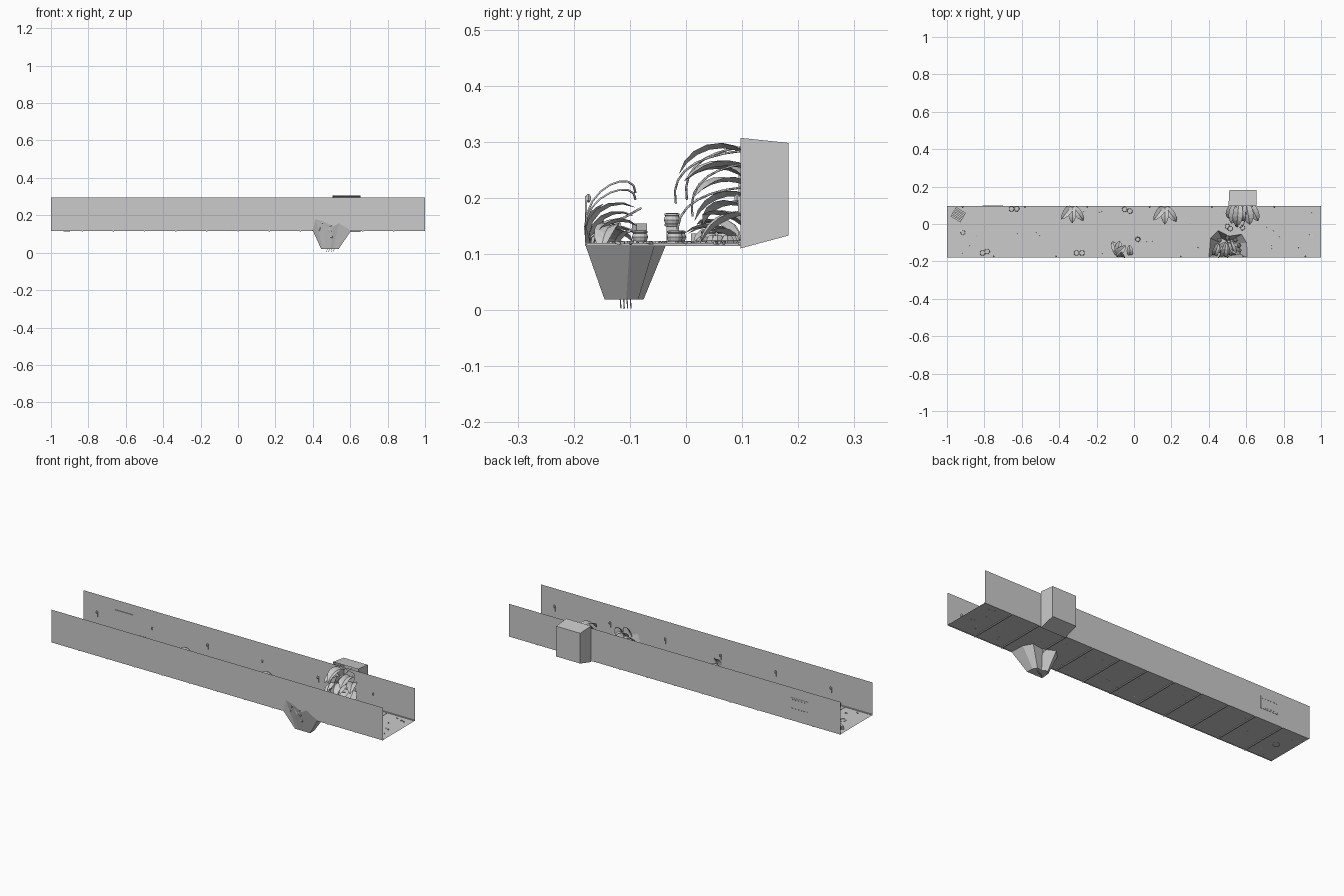
import bpy, bmesh, random
from math import sin, cos, pi, radians
from mathutils import Vector, Matrix

if "Cube" in bpy.data.objects:
    bpy.data.objects.remove(bpy.data.objects["Cube"])

random.seed(4)
FZ, TOP, YF, YB = 0.118, 0.295, -0.18, 0.097


def make(name, verts, faces, smooth=False):
    me = bpy.data.meshes.new(name)
    me.from_pydata([tuple(v) for v in verts], [], faces)
    bm = bmesh.new()
    bm.from_mesh(me)
    bmesh.ops.recalc_face_normals(bm, faces=bm.faces)
    bm.to_mesh(me)
    bm.free()
    ob = bpy.data.objects.new(name, me)
    bpy.context.collection.objects.link(ob)
    if smooth:
        for p in me.polygons:
            p.use_smooth = True
    return ob


def polygon(name, pts):
    return make(name, pts, [list(range(len(pts)))])


def box(name, loc, size, rz=0.0, ry=0.0):
    m = Matrix.Rotation(rz, 3, 'Z') @ Matrix.Rotation(ry, 3, 'Y')
    v = [Vector(loc) + m @ Vector((x * size[0] / 2, y * size[1] / 2, z * size[2] / 2))
         for x in (-1, 1) for y in (-1, 1) for z in (-1, 1)]
    return make(name, v, [(0, 1, 3, 2), (4, 6, 7, 5), (0, 4, 5, 1),
                          (2, 3, 7, 6), (0, 2, 6, 4), (1, 5, 7, 3)])


def lathe(name, loc, profile, n=12):
    v = [(loc[0] + r * cos(2 * pi * i / n), loc[1] + r * sin(2 * pi * i / n), loc[2] + z)
         for r, z in profile for i in range(n)]
    f = [(k * n + i, k * n + (i + 1) % n, (k + 1) * n + (i + 1) % n, (k + 1) * n + i)
         for k in range(len(profile) - 1) for i in range(n)]
    f += [list(range(n)), list(range((len(profile) - 1) * n, len(profile) * n))]
    return make(name, v, f)


def tube(name, pts, r=0.0016):
    cu = bpy.data.curves.new(name, 'CURVE')
    cu.dimensions = '3D'
    cu.bevel_depth = r
    cu.bevel_resolution = 0
    cu.use_fill_caps = True
    sp = cu.splines.new('POLY')
    sp.points.add(len(pts) - 1)
    for p, q in zip(sp.points, pts):
        p.co = (*q, 1)
    ob = bpy.data.objects.new(name, cu)
    bpy.context.collection.objects.link(ob)


def leaf(name, base, az, length, width, elev, curl, rows=6):
    """Pointed leaf blade that starts at an elevation angle and bends by curl."""
    az, elev, curl = radians(az), radians(elev), radians(curl)
    side = Vector((-sin(az), cos(az), 0))
    p, v = Vector(base), []
    for i in range(rows + 1):
        t = i / rows
        a = elev + curl * t
        d = Vector((cos(az) * cos(a), sin(az) * cos(a), sin(a)))
        up = side.cross(d)
        w = width / 2 * max(0.06, sin(pi * (0.12 + 0.88 * t)) ** 0.8 if t < 1 else 0)
        v += [p - side * w - up * w * 0.35, p.copy(), p + side * w - up * w * 0.35]
        p = p + d * length / rows
    for q in v:                      # keep blades inside the hall
        q.z = max(q.z, FZ + 0.002) if base[2] > FZ else q.z
    f = [(3 * i + j, 3 * i + j + 1, 3 * i + j + 4, 3 * i + j + 3)
         for i in range(rows) for j in (0, 1)]
    make(name, v, f)


# pit rim: front points climb the front wall, back points lie on the floor
rim_front = [(0.40, YF, FZ), (0.415, YF, 0.18), (0.455, YF, 0.168), (0.51, YF, 0.14),
             (0.54, YF, 0.158), (0.605, YF, FZ)]
rim_floor = [(0.602, -0.10, FZ), (0.575, -0.055, FZ), (0.51, -0.065, FZ),
             (0.45, -0.035, FZ), (0.41, -0.075, FZ)]

# hall shell
polygon("floor", [(-1, YF, FZ), rim_front[0]] + rim_floor[::-1]
        + [rim_front[-1], (1, YF, FZ), (1, YB, FZ), (-1, YB, FZ)])
polygon("front_wall", [(-1, YF, FZ)] + rim_front + [(1, YF, FZ), (1, YF, TOP), (-1, YF, TOP)])
hole = [(0.52, FZ), (0.512, 0.19), (0.53, 0.235), (0.522, 0.27), (0.58, 0.288),
        (0.635, 0.275), (0.628, 0.22), (0.648, 0.17), (0.638, FZ)]
polygon("back_wall", [(-1, YB, FZ)] + [(x, YB, z) for x, z in hole]
        + [(1, YB, FZ), (1, YB, TOP), (-1, YB, TOP)])

# pit below the floor
rim = rim_front + rim_floor
n = len(rim)
low = [(0.49 + (x - 0.50) * 0.45, -0.113 + (y + 0.113) * 0.48, 0.019) for x, y, z in rim]
make("pit", rim + low, [(i, (i + 1) % n, n + (i + 1) % n, n + i) for i in range(n)]
     + [list(range(n, 2 * n))])
for i in range(4):
    x, y = 0.475 + 0.012 * i, -0.12 + 0.006 * i
    tube("pit_root", [(x, y, 0.05), (x + 0.003, y + 0.003, 0.018),
                      (x + random.uniform(-.006, .006), y + 0.004, 0.003)], 0.0015)

# alcove behind the back wall
v = [(x, y, z) for y, zs, xs in ((YB, (0.11, 0.307), (0.505, 0.655)),
                                 (0.183, (0.133, 0.298), (0.51, 0.655)))
     for x, z in ((xs[0], zs[0]), (xs[1], zs[0]), (xs[1], zs[1]), (xs[0], zs[1]))]
make("alcove", v, [(i, (i + 1) % 4, 4 + (i + 1) % 4, 4 + i) for i in range(4)] + [(4, 5, 6, 7)])

# floor seams
for k in range(1, 12):
    box("floor_seam", (-1 + k / 6, (YF + YB) / 2, FZ - 0.001), (0.007, YB - YF, 0.006))

# curbs along both walls
for y in (YF + 0.002, YB - 0.002):
    for x0, x1 in (((-1, 0.395), (0.61, 1)) if y < 0 else ((-1, 0.5), (0.66, 1))):
        box("wall_curb", ((x0 + x1) / 2, y, FZ + 0.001), (x1 - x0, 0.004, 0.005))

# alternating wall lamps
for k in range(12):
    x, back = -11 / 12 + k / 6, k % 2 == 0
    if 0.5 < x < 0.66 and back:
        continue
    y, s = (YB, -1) if back else (YF, 1)
    box("lamp_bracket", (x, y + s * 0.002, 0.188), (0.008, 0.004, 0.03))
    lathe("lamp_bulb", (x, y + s * 0.006, 0.192),
          [(0.002, 0), (0.005, 0.004), (0.005, 0.011), (0.002, 0.015)], 6)

# ribbed canisters
CAN = [(0.009, 0), (0.0135, 0.001), (0.0135, 0.004), (0.012, 0.005), (0.0145, 0.012),
       (0.012, 0.019), (0.0135, 0.020), (0.0135, 0.023), (0.009, 0.024)]
for x, y, z in [(-0.655, 0.08, 0), (-0.627, 0.081, 0), (-0.81, -0.155, 0), (-0.785, -0.147, 0),
                (-0.307, -0.155, 0), (-0.278, -0.155, 0), (-0.05, 0.078, 0), (-0.022, 0.069, 0),
                (0.02, -0.082, 0), (0.50, -0.014, 0), (0.515, -0.025, 0.031),
                (0.58, -0.02, 0), (0.53, 0.04, 0)]:
    lathe("canister", (x, y, FZ + z), CAN)
box("canister_stand", (0.515, -0.025, FZ + 0.0155), (0.02, 0.02, 0.031))

# slatted crate and drain at the left end
for i in range(4):
    box("crate_slat", (-0.94 + (i - 1.5) * 0.008, 0.05 + (i - 1.5) * 0.0135, FZ + 0.010),
        (0.062, 0.011, 0.018), radians(-32))
lathe("floor_drain", (-0.915, -0.045, FZ - 0.004),
      [(0.017, 0), (0.017, 0.006), (0.012, 0.008), (0.011, 0.006)], 12)

# service panel through the back wall
box("service_panel", (-0.755, YB - 0.001, 0.208), (0.11, 0.005, 0.066))
for i in range(6):
    for z in (0.184, 0.232):
        box("panel_bolt", (-0.80 + i * 0.018, YB + 0.001, z), (0.007, 0.004, 0.004))

# big leaves bursting from the alcove
for x, z, az, l, w, e, c in [
        (0.56, 0.275, -95, 0.14, 0.055, 25, -95), (0.60, 0.25, -80, 0.12, 0.06, 15, -60),
        (0.55, 0.23, -105, 0.12, 0.06, 35, -80), (0.62, 0.22, -65, 0.11, 0.05, 20, -70),
        (0.58, 0.20, -90, 0.11, 0.065, 10, -80), (0.54, 0.18, -115, 0.10, 0.055, 20, -90),
        (0.60, 0.17, -85, 0.10, 0.07, -10, -50), (0.57, 0.14, -100, 0.09, 0.06, 45, -60)]:
    leaf("alcove_leaf", (x, YB + 0.012, z), az, l, w, e, c)
for i, (x, h, r) in enumerate([(0.535, 0.292, 0.10), (0.58, 0.285, 0.12), (0.62, 0.262, 0.09),
                               (0.56, 0.22, 0.115)]):
    pts = [(x + 0.02 * sin(3 * t + i), 0.13 - (r + 0.03) * sin(t * 0.55 * pi),
            h - 0.095 * t * t) for t in [k / 8 for k in range(9)]]
    tube("alcove_vine", pts, 0.002)

# plants in the pit
for x, y, az, l, w, e, c in [
        (0.43, -0.165, 70, 0.11, 0.035, 85, -120), (0.48, -0.17, 80, 0.13, 0.04, 95, -130),
        (0.53, -0.165, 100, 0.10, 0.045, 70, -110), (0.57, -0.15, 160, 0.09, 0.04, 60, -90),
        (0.45, -0.13, 20, 0.09, 0.04, 40, -60)]:
    leaf("pit_leaf", (x, y, 0.115), az, l, w, e, c)
for x, h in ((0.45, 0.11), (0.50, 0.095)):
    tube("pit_vine", [(x + 0.012 * sin(4 * t), -0.135 - 0.045 * cos(pi * t),
                       0.12 + h * sin(pi * (0.08 + 0.62 * t))) for t in [k / 8 for k in range(9)]], 0.002)
tube("pit_tendril", [(0.52, -0.17, 0.13), (0.53, -0.14, 0.155), (0.52, -0.11, 0.165),
                     (0.51, -0.08, 0.182)], 0.002)
for i in range(8):
    a = i * pi / 4
    lathe("pit_stone", (0.50 + 0.06 * cos(a), -0.115 + 0.04 * sin(a), 0.075 + 0.012 * (i % 3)),
          [(0.006, 0), (0.013, 0.007), (0.011, 0.016), (0.004, 0.021)], 5)

# leaf tufts along the walls
for cx, cy, az0, l in ((-0.33, 0.09, -90, 0.095), (0.165, 0.088, -90, 0.10), (-0.09, -0.165, 80, 0.085)):
    for k, da in enumerate((-38, 0, 36)):
        leaf("tuft_leaf", (cx + 0.008 * (k - 1), cy, FZ + 0.004), az0 + da, l, 0.042, 55 - 10 * k, -85)
leaf("tuft_leaf", (-0.02, -0.165, FZ + 0.004), 95, 0.06, 0.035, 50, -80)
leaf("tuft_leaf", (-0.07, -0.172, FZ + 0.004), 85, 0.075, 0.045, 95, -60)

# small debris on the floor
for i in range(60):
    x, y = random.uniform(-0.97, 0.97), random.uniform(YF + 0.02, YB - 0.02)
    if 0.39 < x < 0.62 and y < -0.02:
        continue
    box("debris", (x, y, FZ + 0.002), (random.uniform(.004, .013), random.uniform(.003, .007), 0.005),
        random.uniform(0, pi), random.uniform(-.3, .3))
for i in range(8):
    x = 0.53 + 0.015 * i
    lathe("rubble", (x, 0.045 + 0.04 * random.random(), FZ),
          [(0.010, 0), (0.012, 0.006), (0.007, 0.015)], 5)
box("small_box", (0.02, -0.083, FZ + 0.030), (0.022, 0.02, 0.012), 0.4)
